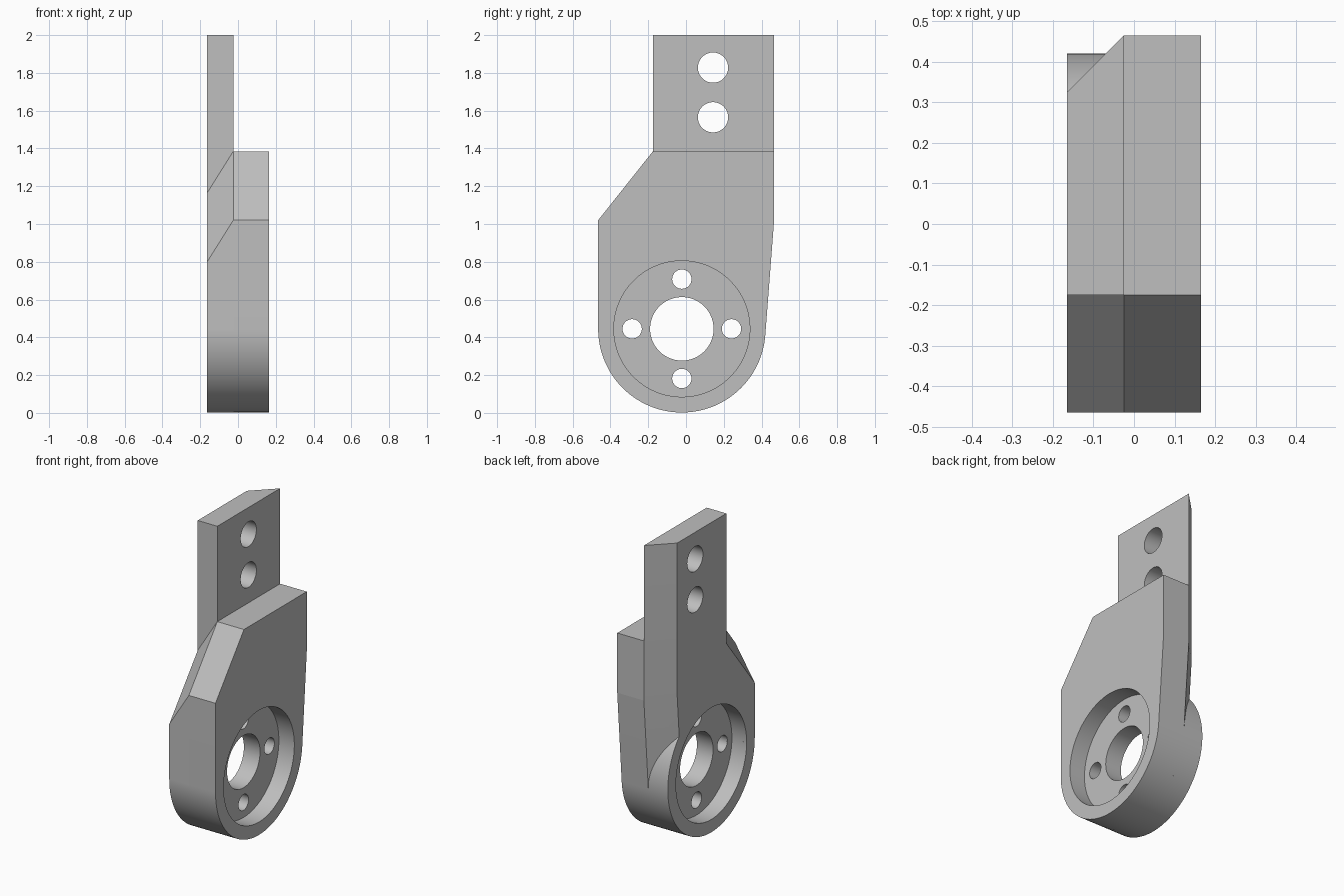
import bpy, bmesh
from math import radians, atan2, acos, cos, sin, hypot, pi
from mathutils import Vector

cube = bpy.data.objects.get("Cube")
if cube:
    bpy.data.objects.remove(cube, do_unlink=True)

grey = bpy.data.materials.new("plain grey")
grey.use_nodes = True
grey.diffuse_color = (0.52, 0.52, 0.52, 1)
grey.node_tree.nodes["Principled BSDF"].inputs["Base Color"].default_value = grey.diffuse_color

# Main dimensions: x layers, hub circle and outline corners (y, z)
BACK, SEAM, FRONT = -0.165, -0.025, 0.165
HUB = Vector((-0.022, 0.445))
RADIUS = 0.443
CHAMFER = SEAM - BACK
NOSE, STEP, REAR = -0.465, -0.175, 0.465
SHOULDER, SLOPE_END, TOP = 1.385, 1.02, 2.0


def loft(name, ring_a, xa, ring_b, xb):
    """Solid between two (y, z) outlines lying at two x positions."""
    bm = bmesh.new()
    a = [bm.verts.new((xa, *p)) for p in ring_a]
    b = [bm.verts.new((xb, *p)) for p in ring_b]
    bm.faces.new(a)
    bm.faces.new(b[::-1])
    for i in range(len(a)):
        j = (i + 1) % len(a)
        bm.faces.new((a[j], a[i], b[i], b[j]))
    # Split any side that is not flat
    sides = [f for f in bm.faces if len(f.verts) == 4]
    bent = [f for f in sides if max(abs((v.co - f.verts[0].co).dot(f.normal)) for v in f.verts) > 1e-3]
    bmesh.ops.triangulate(bm, faces=bent)
    bmesh.ops.recalc_face_normals(bm, faces=bm.faces[:])
    mesh = bpy.data.meshes.new(name)
    bm.to_mesh(mesh)
    bm.free()
    mesh.materials.append(grey)
    obj = bpy.data.objects.new(name, mesh)
    bpy.context.collection.objects.link(obj)
    return obj


def arc(centre, radius, start, end, steps):
    return [(centre[0] + radius * cos(start + (end - start) * i / steps),
             centre[1] + radius * sin(start + (end - start) * i / steps)) for i in range(steps)]


def cylinder(name, centre, radius, x0, x1, steps=128):
    ring = arc(centre, radius, 0, 2 * pi, steps)
    return loft(name, ring, x0, ring, x1)


def cut(parts, centre, radius, x0=-0.3, x1=0.3, steps=128):
    """Subtract one round cutter from several parts."""
    cutter = cylinder("cutter", centre, radius, x0, x1, steps)
    cutter.hide_render = True
    for part in parts:
        mod = part.modifiers.new("hole", 'BOOLEAN')
        mod.operation, mod.solver, mod.object = 'DIFFERENCE', 'EXACT', cutter
        bpy.context.view_layer.objects.active = part
        bpy.ops.object.modifier_apply(modifier=mod.name)
    bpy.data.objects.remove(cutter, do_unlink=True)


# Rear edge: straight down to the knee, then tangent to the hub circle
knee = Vector((REAR, 1.0))
to_knee = knee - HUB
tangent_angle = atan2(to_knee.y, to_knee.x) - acos(RADIUS / hypot(*to_knee))
normal = Vector((cos(tangent_angle), sin(tangent_angle)))
tangent = HUB + RADIUS * normal
miter = Vector((1, (1 - normal.x) / normal.y))

# Front plate: rounded bottom, sloping nose and flat shoulder
outline = [(REAR, SHOULDER), (STEP, SHOULDER), (NOSE, SLOPE_END)]
outline += arc(HUB, RADIUS, pi, 2 * pi + tangent_angle, 64)
outline += [tuple(tangent), tuple(knee)]
front_plate = loft("front_plate", outline, SEAM, outline, FRONT)

# Upright plate: chamfered towards the back along its nose and rear edge
drop = 0.223
seam_ring = [(REAR, TOP), (STEP, TOP), (STEP, SHOULDER), (NOSE, SLOPE_END),
             (NOSE, HUB.y), tangent, knee]
back_ring = [(REAR - CHAMFER, TOP), (STEP, TOP), (STEP, SHOULDER - drop),
             (NOSE, SLOPE_END - drop), (NOSE, HUB.y),
             tangent - CHAMFER * normal, knee - CHAMFER * miter]
upright_plate = loft("upright_plate", seam_ring, SEAM, back_ring, BACK)

# Round hub behind the front plate
hub = cylinder("hub", HUB, RADIUS, BACK, SEAM)
parts = [front_plate, upright_plate, hub]

# Recesses on both sides, then the bore and four bolt holes
cut([front_plate], HUB, 0.36, 0.055, 0.3)
cut([upright_plate, hub], HUB, 0.36, -0.3, -0.06)
cut(parts, HUB, 0.168)
for k in range(4):
    offset = 0.263 * Vector((cos(k * pi / 2), sin(k * pi / 2)))
    cut(parts, HUB + offset, 0.051, steps=100)

# Mounting holes in the upright
for z in (1.565, 1.828):
    cut([upright_plate], (0.143, z), 0.08, steps=100)

# Smooth round walls, crisp edges
for part in parts:
    bpy.ops.object.select_all(action='DESELECT')
    part.select_set(True)
    bpy.context.view_layer.objects.active = part
    bpy.ops.object.shade_smooth_by_angle(angle=radians(4))
